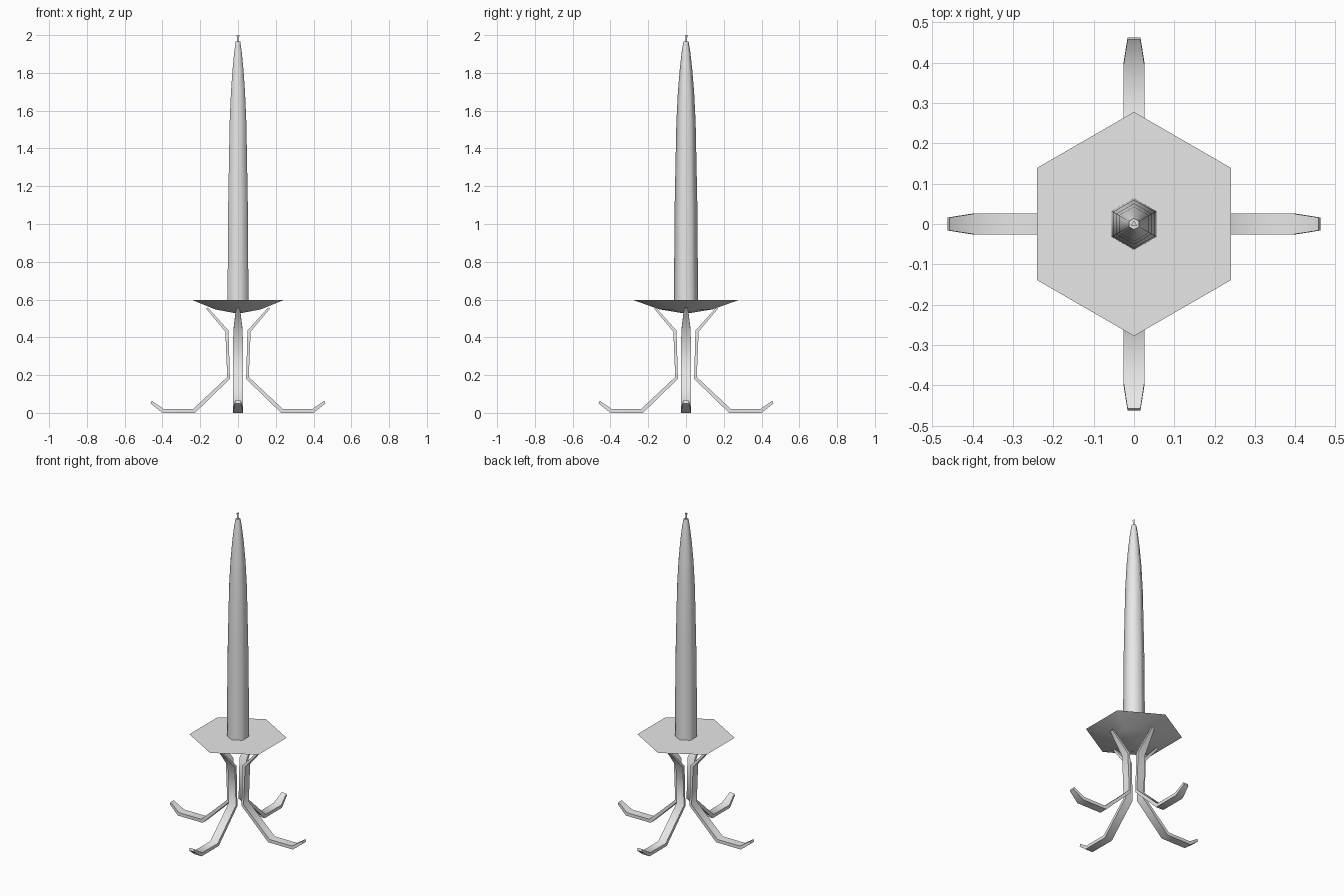
import bpy, bmesh, math
from mathutils import Matrix

cube = bpy.data.objects.get("Cube")
if cube:
    bpy.data.objects.remove(cube, do_unlink=True)

# Single grey finish
grey = bpy.data.materials.new("light_grey")
grey.use_nodes = True
colour = (0.8, 0.8, 0.8, 1)
grey.diffuse_color = colour
grey.node_tree.nodes["Principled BSDF"].inputs["Base Color"].default_value = colour


def finish(name, bm):
    bmesh.ops.recalc_face_normals(bm, faces=bm.faces)
    mesh = bpy.data.meshes.new(name)
    bm.to_mesh(mesh)
    bm.free()
    obj = bpy.data.objects.new(name, mesh)
    bpy.context.collection.objects.link(obj)
    mesh.materials.append(grey)
    bpy.ops.object.select_all(action='DESELECT')
    obj.select_set(True)
    bpy.context.view_layer.objects.active = obj
    bpy.ops.object.shade_smooth_by_angle(angle=math.radians(65))
    return obj


def skin(name, rings):
    """Bridge matching rings of points and cap both ends."""
    bm = bmesh.new()
    loops = [[bm.verts.new(p) for p in ring] for ring in rings]
    n = len(loops[0])
    for a, b in zip(loops, loops[1:]):
        for i in range(n):
            j = (i + 1) % n
            bm.faces.new((a[i], a[j], b[j], b[i]))
    bm.faces.new(loops[0])
    bm.faces.new(loops[-1])
    return finish(name, bm)


def turned(name, profile, sides):
    """Faceted round part with a corner on the y axis."""
    angles = [math.pi / 2 + math.tau * i / sides for i in range(sides)]
    return skin(name, [[(r * math.cos(a), r * math.sin(a), z) for a in angles]
                       for r, z in profile])


# Candle, wick and dish
turned("candle", [(0.064, 0.59), (0.06, 1.1), (0.051, 1.54), (0.043, 1.7),
                  (0.033, 1.82), (0.023, 1.91), (0.014, 1.965)], 6)
turned("wick", [(0.005, 1.96), (0.005, 1.98), (0.009, 2.0)], 3)
turned("dish", [(0.03, 0.53), (0.14, 0.548), (0.278, 0.597)], 6)

# Legs: outer point, inner point and half width at each bend
bends = [((0.17, 0.553), (0.16, 0.558), 0.01),
         ((0.067, 0.43), (0.05, 0.436), 0.025),
         ((0.057, 0.19), (0.043, 0.18), 0.026),
         ((0.238, 0.02), (0.228, 0.0), 0.026),
         ((0.393, 0.02), (0.4, 0.0), 0.026),
         ((0.458, 0.065), (0.463, 0.05), 0.016)]
section = [[(o[0], -w, o[1]), (o[0], w, o[1]), (i[0], w, i[1]), (i[0], -w, i[1])]
           for o, i, w in bends]
for k, side in enumerate(("left", "back", "right", "front")):
    leg = skin(side + "_leg", section)
    leg.data.transform(Matrix.Rotation(k * math.pi / 2, 4, 'Z'))
